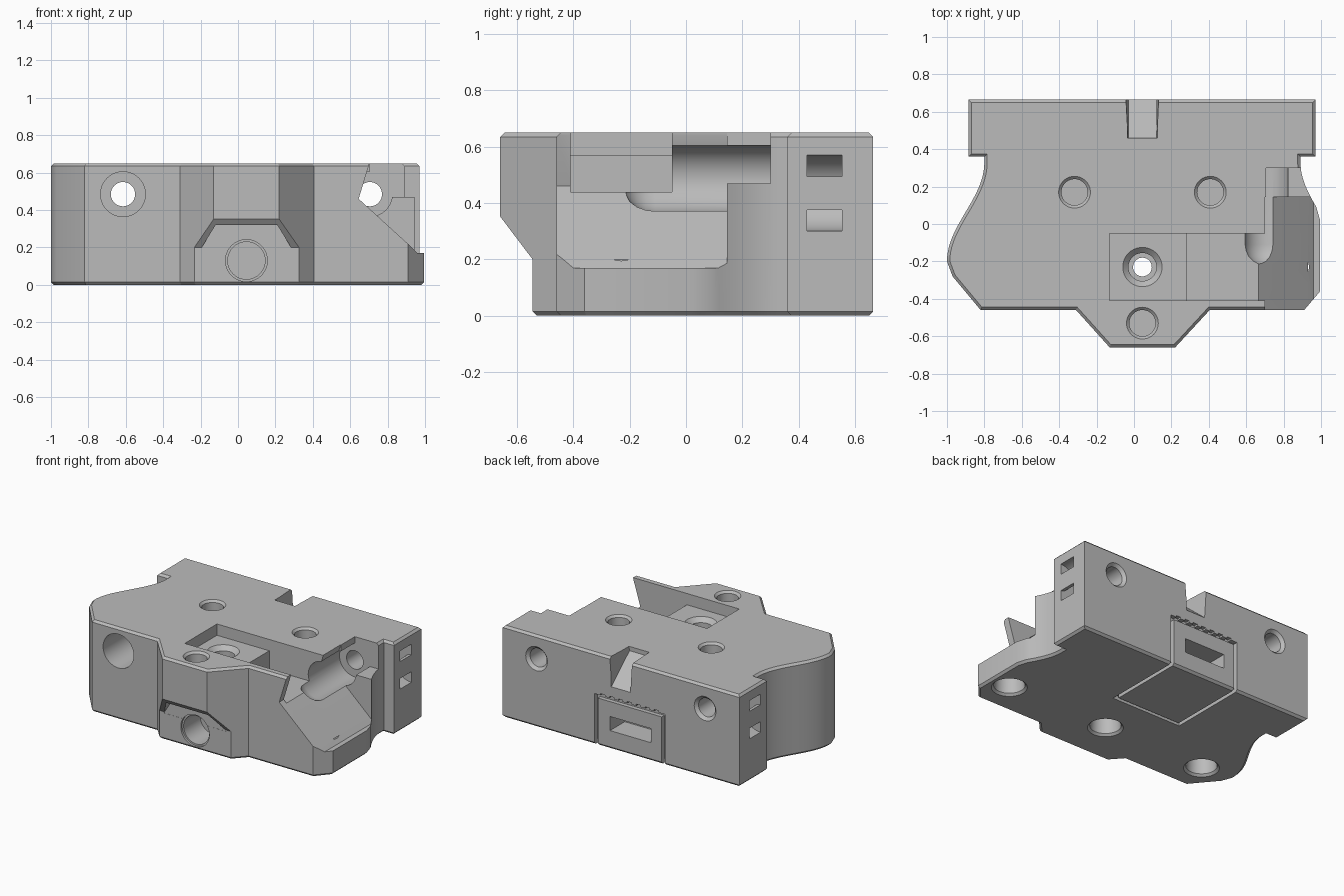
import bpy, bmesh, math
from mathutils import Vector

cube = bpy.data.objects.get("Cube")
if cube:
    bpy.data.objects.remove(cube, do_unlink=True)

MID = 0.045      # mirror line of the outline
TOP = 0.65

grey = bpy.data.materials.new("plain grey")
grey.use_nodes = True
colour = (0.5, 0.5, 0.5, 1)
grey.diffuse_color = colour
grey.node_tree.nodes["Principled BSDF"].inputs["Base Color"].default_value = colour


def prism(name, pts, axis, a, b, bevel=0):
    """Extrude a 2D profile along an axis from a to b."""
    place = {"x": lambda p, q, d: (d, p, q),
             "y": lambda p, q, d: (p, d, q),
             "z": lambda p, q, d: (p, q, d)}[axis]
    bm = bmesh.new()
    low = [bm.verts.new(place(p, q, a)) for p, q in pts]
    high = [bm.verts.new(place(p, q, b)) for p, q in pts]
    caps = [bm.faces.new(low), bm.faces.new(high)]
    n = len(pts)
    for i in range(n):
        j = (i + 1) % n
        bm.faces.new((low[i], low[j], high[j], high[i]))
    bmesh.ops.recalc_face_normals(bm, faces=bm.faces)
    if bevel:
        rim = list({e for f in caps for e in f.edges})
        bmesh.ops.bevel(bm, geom=rim, offset=bevel, segments=1, affect="EDGES")
    return finish(name, bm)


def finish(name, bm):
    mesh = bpy.data.meshes.new(name)
    bm.to_mesh(mesh)
    bm.free()
    mesh.materials.append(grey)
    obj = bpy.data.objects.new(name, mesh)
    bpy.context.collection.objects.link(obj)
    return obj


def box(name, x, y, z):
    return prism(name, [(x[0], y[0]), (x[1], y[0]), (x[1], y[1]), (x[0], y[1])],
                 "z", *z)


def lathe(name, origin, axis, profile, steps=40):
    """Solid of revolution; profile holds (distance along axis, radius)."""
    bm = bmesh.new()
    turn = Vector((0, 0, 1)).rotation_difference(Vector(axis)).to_matrix()
    rings = []
    for d, r in profile:
        ring = []
        for i in range(steps):
            t = math.tau * i / steps
            p = Vector((r * math.cos(t), r * math.sin(t), d))
            ring.append(bm.verts.new(turn @ p + Vector(origin)))
        rings.append(ring)
    bm.faces.new(rings[0])
    bm.faces.new(rings[-1])
    for a, b in zip(rings, rings[1:]):
        for i in range(steps):
            j = (i + 1) % steps
            bm.faces.new((a[i], a[j], b[j], b[i]))
    bmesh.ops.recalc_face_normals(bm, faces=bm.faces)
    return finish(name, bm)


def cut(body, cutter):
    mod = body.modifiers.new("cut", "BOOLEAN")
    mod.operation = "DIFFERENCE"
    mod.solver = "EXACT"
    mod.object = cutter
    bpy.context.view_layer.objects.active = body
    bpy.ops.object.modifier_apply(modifier=mod.name)
    bpy.data.objects.remove(cutter, do_unlink=True)


# Body outline with an S-shaped waist on both sides
wave = []
for i in range(21):
    t = i / 20
    wave.append((0.845 + 0.2 * (0.5 - 0.5 * math.cos(math.pi * t)), 0.33 - 0.53 * t))
left_side = [(MID - w, y) for w, y in wave]
right_side = [(MID + w, y) for w, y in wave if MID + w < 0.985]
outline = [(-0.885, 0.665), (-0.885, 0.36), (-0.8, 0.36)] + left_side
outline += [(-0.97, -0.28), (-0.82, -0.46), (-0.31, -0.46), (-0.13, -0.66),
            (0.22, -0.66), (0.405, -0.46), (0.91, -0.46), (0.995, -0.36), (0.995, 0.02)]
outline += right_side[::-1] + [(0.89, 0.36), (0.97, 0.36), (0.97, 0.665)]
body = prism("carriage_body", outline, "z", 0, TOP, bevel=0.015)

# Nose undercut and the recess below it
cut(body, prism("nose_undercut", [(-0.8, -0.1), (-0.53, -0.1), (-0.53, 0), (-0.545, 0.015),
                                  (-0.545, 0.2), (-0.67, 0.365), (-0.8, 0.365)],
                "x", -0.5, 0.6))
cut(body, prism("nose_recess", [(-0.2, 0.19), (-0.12, 0.32), (0.21, 0.32), (0.29, 0.19)],
                "y", -0.8, -0.544))

# Sloped side opening, upper side slot and stepped pocket
cut(body, prism("side_opening", [(0.705, 0.7), (0.7, 0.64), (0.645, 0.46), (0.93, 0.2),
                                 (0.96, 0.17), (1.2, 0.17), (1.2, 0.7)], "y", -0.8, 0.145))
cut(body, box("upper_slot", (0.705, 1.2), (0.1, 0.3), (0.47, 0.8)))
cut(body, prism("pocket", [(-0.13, 0.7), (-0.13, 0.57), (0.28, 0.57), (0.28, 0.44),
                           (0.75, 0.44), (0.75, 0.7)], "y", -0.41, -0.05))

# Long horizontal bores
back_end = [(0.66 - 0.015, 0.065), (0.68, 0.1)]
cut(body, lathe("left_bore", (MID - 0.66, 0, 0.485), (0, 1, 0),
                [(-0.8, 0.12), (0.3, 0.12), (0.3, 0.065)] + back_end))
round_end = [(-0.11 - 0.12 * math.cos(a), 0.12 * math.sin(a))
             for a in (math.radians(d) for d in range(10, 91, 16))]
cut(body, lathe("right_bore", (MID + 0.66, 0, 0.485), (0, 1, 0),
                round_end + [(0.3, 0.12), (0.3, 0.065)] + back_end))

# Vertical holes from the top, the pocket and the underside
for x, y in ((-0.318, 0.17), (0.408, 0.17), (MID, -0.53)):
    cut(body, lathe("top_hole", (x, y, 0), (0, 0, 1),
                    [(0.36, 0.07), (TOP - 0.015, 0.07), (TOP + 0.015, 0.1)]))
cut(body, lathe("pocket_hole", (MID, -0.23, 0), (0, 0, 1),
                [(0.1, 0.05), (0.48, 0.05), (0.48, 0.075), (0.54, 0.075), (0.6, 0.135)]))
for x in (MID - 0.8, MID, MID + 0.8):
    cut(body, lathe("under_hole", (x, -0.23, 0), (0, 0, 1),
                    [(-0.015, 0.13), (0.015, 0.1), (0.2, 0.09)]))
cut(body, lathe("nose_hole", (MID, -0.545, 0.13), (0, 1, 0),
                [(-0.15, 0.112), (0.015, 0.112), (0.015, 0.1), (0.2, 0.1)]))

# Curved tie channels through both rear flanks
for x in (-0.885, 0.97):
    ring = lathe("tie_channel", (x, 0, 0.435), (0, 1, 0), [(0.43, 0.135), (0.555, 0.135)])
    cut(ring, lathe("tie_core", (x, 0, 0.435), (0, 1, 0), [(0.3, 0.06), (0.7, 0.06)]))
    cut(body, ring)

# Ramped notch at the top of the back
notch = prism("back_notch", [(0.46, 0.8), (0.46, 0.62), (0.68, 0.43), (0.8, 0.43),
                             (0.8, 0.8)], "x", -0.06, 0.15)
for v in notch.data.vertices:
    if v.co.z < 0.7:
        v.co.x += 0.03 if v.co.x < MID else -0.03
cut(body, notch)

# Framed panel on the back and underside, with its slot
L, R, W = -0.3, 0.25, 0.025
for x in (L, R - W):
    cut(body, box("back_groove", (x, x + W), (0.635, 0.8), (-0.1, 0.36)))
    cut(body, box("under_groove", (x, x + W), (0.09, 0.8), (-0.1, 0.03)))
cut(body, box("back_top_groove", (L, R), (0.635, 0.8), (0.335, 0.36)))
cut(body, box("under_front_groove", (L, R), (0.09, 0.09 + W), (-0.1, 0.03)))
for i in range(7):
    x = L + 0.05 + i * 0.07
    cut(body, box("groove_tooth", (x, x + 0.035), (0.635, 0.8), (0.34, 0.372)))
cut(body, box("panel_slot", (-0.19, 0.13), (0.5, 0.8), (0.13, 0.23)))

# Crisp edges, smooth curves
bpy.ops.object.select_all(action="DESELECT")
body.select_set(True)
bpy.context.view_layer.objects.active = body
bpy.ops.object.shade_smooth_by_angle(angle=math.radians(25))
